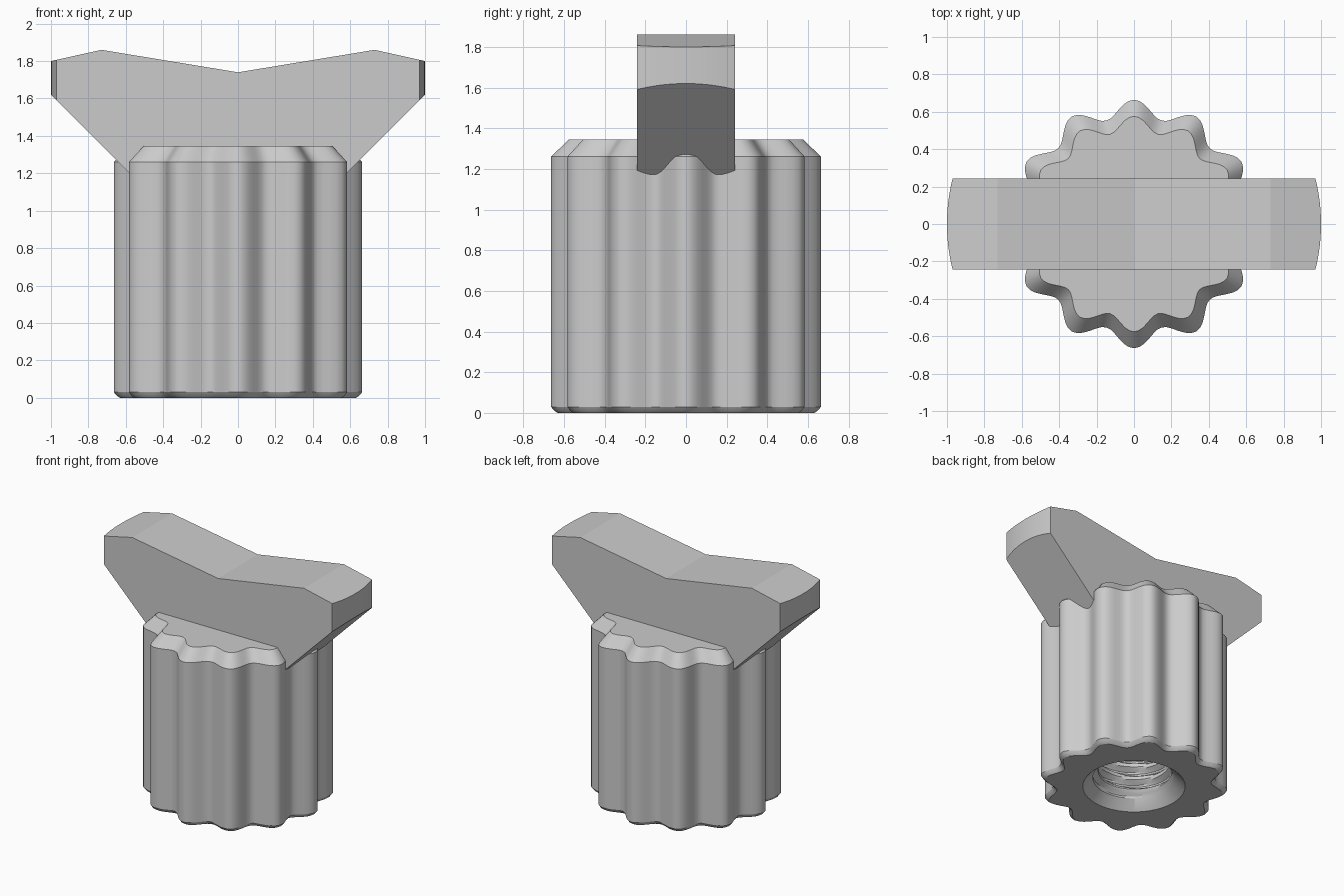
import bpy
import bmesh
from math import sin, cos, pi, sqrt, radians

cube = bpy.data.objects.get("Cube")
if cube:
    bpy.data.objects.remove(cube, do_unlink=True)

# Single grey material
grey = bpy.data.materials.new("plain_grey")
grey.use_nodes = True
colour = (0.6, 0.6, 0.6, 1)
grey.diffuse_color = colour
grey.node_tree.nodes["Principled BSDF"].inputs["Base Color"].default_value = colour


def finish(bm, name):
    bmesh.ops.recalc_face_normals(bm, faces=bm.faces)
    mesh = bpy.data.meshes.new(name)
    bm.to_mesh(mesh)
    bm.free()
    obj = bpy.data.objects.new(name, mesh)
    bpy.context.collection.objects.link(obj)
    mesh.materials.append(grey)
    bpy.ops.object.select_all(action='DESELECT')
    obj.select_set(True)
    bpy.context.view_layer.objects.active = obj
    bpy.ops.object.shade_smooth_by_angle(angle=radians(28))
    return obj


def loft(bm, rings):
    """Join closed rings of points with quads and cap both ends."""
    rows = [[bm.verts.new(p) for p in ring] for ring in rings]
    for a, b in zip(rows, rows[1:]):
        for i in range(len(a)):
            j = (i + 1) % len(a)
            bm.faces.new((a[i], a[j], b[j], b[i]))
    bm.faces.new(rows[0])
    bm.faces.new(rows[-1])


SEGMENTS = 144
ANGLES = [2 * pi * i / SEGMENTS for i in range(SEGMENTS)]


def ring(z, radius):
    return [(radius(a) * cos(a), radius(a) * sin(a), z) for a in ANGLES]


def fluted(scale):
    return lambda a: scale * (0.618 + 0.046 * cos(12 * a))


def circle(r):
    return lambda a: r


# Threaded hole: helical ridge that fades in at the mouth and out at the end
PITCH, MOUTH, END = 0.1, 0.07, 1.0


def thread(z):
    fade = min(1, (z - MOUTH) / 0.05, (END - z) / 0.05)

    def radius(a):
        phase = (z / PITCH - a / (2 * pi)) % 1
        ridge = min(1, max(0, 1.6 - abs(phase - 0.5) * 4))
        return 0.29 - 0.04 * fade * ridge
    return radius


# Fluted grip: hole from its end to the mouth, then up the outside
steps = 72
rings = [ring(z, thread(z)) for z in
         (END + (MOUTH - END) * i / steps for i in range(steps + 1))]
rings.append(ring(0, circle(0.36)))
for z, scale in ((0, 0.95), (0.01, 0.975), (0.03, 1), (1.26, 1), (1.345, 0.867)):
    rings.append(ring(z, fluted(scale)))
bm = bmesh.new()
loft(bm, rings)
finish(bm, "fluted_grip")

# Wing handle: winged outline swept across its thickness, with rounded tips
HALF_DEPTH = 0.242


def wing_section(y):
    tip = sqrt(1 - y * y)
    top = 1.86 - 0.06 * (tip - 0.73) / 0.27
    half = [(0.5, 1.12), (tip, tip + 0.62), (tip, top), (0.73, 1.86)]
    outline = half + [(0, 1.74)] + [(-x, z) for x, z in reversed(half)]
    return [(x, y, z) for x, z in outline]


bm = bmesh.new()
loft(bm, [wing_section(HALF_DEPTH * i / 8) for i in range(-8, 9)])
wing = finish(bm, "wing_handle")
# Crisp flat faces, smooth only around the rounded tips
for face in wing.data.polygons:
    face.use_smooth = abs(face.normal.x) > 0.9
